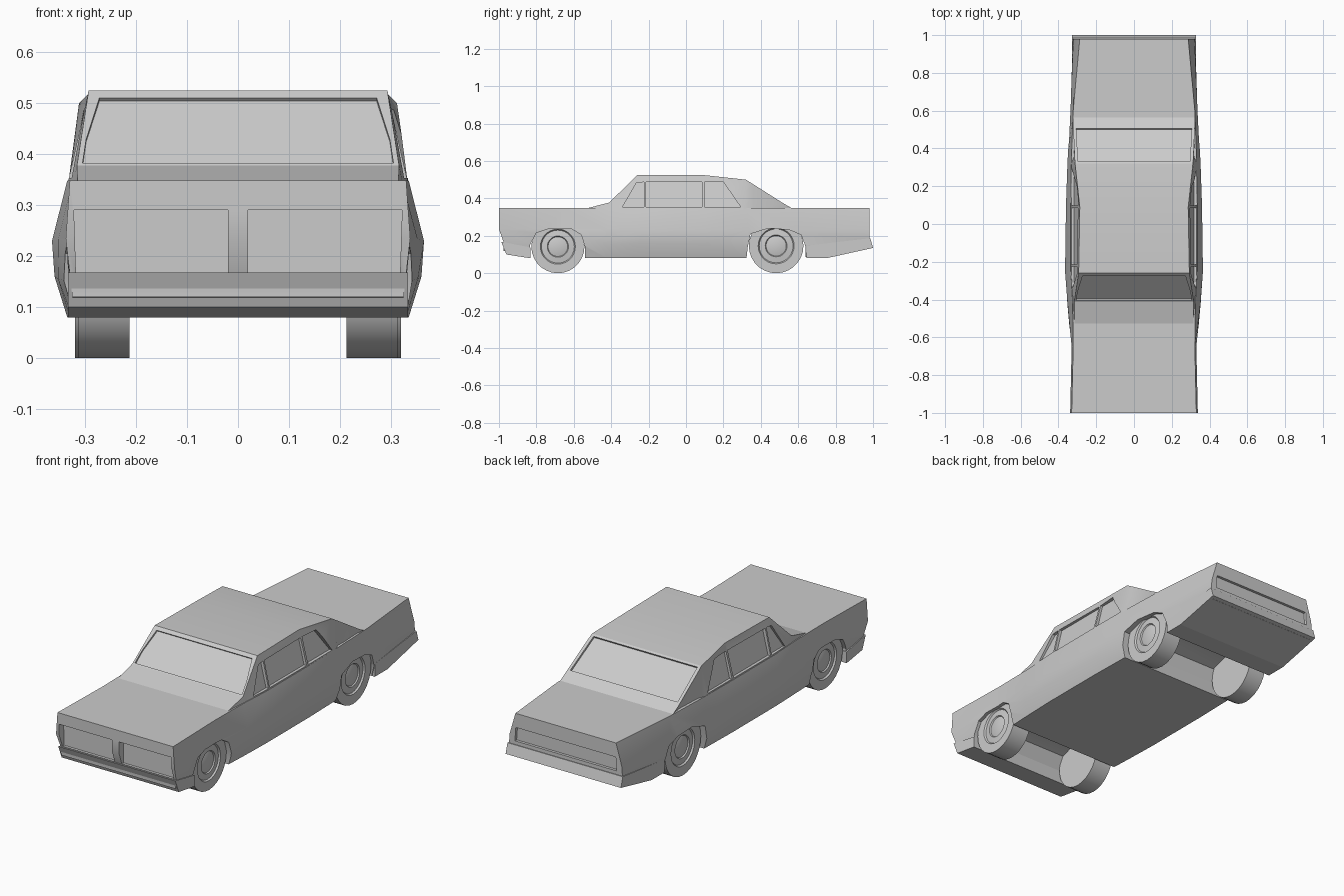
import bpy, bmesh, math
from mathutils import Vector

if "Cube" in bpy.data.objects:
    bpy.data.objects.remove(bpy.data.objects["Cube"])


def make(name, verts, faces):
    me = bpy.data.meshes.new(name)
    bm = bmesh.new()
    vs = [bm.verts.new(v) for v in verts]
    for f in faces:
        bm.faces.new([vs[i] for i in f])
    bmesh.ops.recalc_face_normals(bm, faces=bm.faces)
    bm.to_mesh(me)
    bm.free()
    ob = bpy.data.objects.new(name, me)
    bpy.context.collection.objects.link(ob)
    return ob


def loft(name, stations):
    """Symmetric loft along y; each station is y plus half-section (x, z) points, bottom to top."""
    k = len(stations[0]) - 1
    n = 2 * k
    verts, faces = [], []
    for y, *half in stations:
        verts += [(x, y, z) for x, z in half] + [(-x, y, z) for x, z in reversed(half)]
    last = (len(stations) - 1) * n
    for s in range(len(stations) - 1):
        a, b = s * n, s * n + n
        faces += [(a + i, a + (i + 1) % n, b + (i + 1) % n, b + i) for i in range(n)]
    for base in (0, last):
        faces += [tuple(base + j for j in (i, i + 1, n - 2 - i, n - 1 - i)) for i in range(k - 1)]
    return make(name, verts, faces)


def prism(name, pts, offset):
    n = len(pts)
    verts = [Vector(p) for p in pts]
    verts += [v + Vector(offset) for v in verts]
    faces = [tuple(range(n)), tuple(range(n, 2 * n))]
    faces += [(i, (i + 1) % n, n + (i + 1) % n, n + i) for i in range(n)]
    return make(name, verts, faces)


def cross_prism(name, profile, w):
    """(y, z) profile extruded across the car."""
    return prism(name, [(-w, y, z) for y, z in profile], (2 * w, 0, 0))


def cut(ob, cutters):
    bpy.context.view_layer.objects.active = ob
    for c in cutters:
        c.hide_render = True
        m = ob.modifiers.new("cut", 'BOOLEAN')
        m.operation, m.solver, m.object = 'DIFFERENCE', 'EXACT', c
        bpy.ops.object.modifier_apply(modifier=m.name)
        bpy.data.objects.remove(c)


def smooth(ob, angle):
    bpy.ops.object.select_all(action='DESELECT')
    ob.select_set(True)
    bpy.context.view_layer.objects.active = ob
    bpy.ops.object.shade_smooth_by_angle(angle=math.radians(angle))


# Lower body with bulging doors and tucked-in sills
body = loft("body", [
    (-1.00, (.325, .12), (.330, .165), (.338, .235), (.330, .348)),
    (-0.65, (.320, .08), (.332, .150), (.330, .235), (.322, .348)),
    (-0.42, (.330, .08), (.353, .155), (.352, .235), (.325, .348)),
    (-0.25, (.335, .08), (.360, .160), (.365, .230), (.335, .348)),
    (0.10, (.335, .08), (.358, .158), (.360, .230), (.335, .348)),
    (0.33, (.330, .08), (.350, .140), (.352, .230), (.332, .348)),
    (0.60, (.315, .08), (.330, .140), (.336, .230), (.322, .348)),
    (0.98, (.310, .13), (.324, .180), (.320, .235), (.287, .348)),
])
for v in body.data.vertices:
    if v.co.y < -.99 and v.co.z < .2:
        v.co.y = -.975

# Wheel arches, twin grille openings and tail panel
front_arch = [(-.835, 0), (-.835, .15), (-.80, .215), (-.74, .235),
              (-.61, .235), (-.56, .205), (-.54, .14), (-.54, 0)]
rear_arch = [(.315, 0), (.33, .14), (.345, .21), (.44, .24),
             (.55, .232), (.615, .205), (.64, .14), (.64, 0)]
cutters = [cross_prism("arch_cutter", a, .5) for a in (front_arch, rear_arch)]
for s in (-1, 1):
    cutters.append(prism("grille_cutter", [(s * x, -.962, z) for x, z in
                   ((.02, .168), (.318, .168), (.322, .29), (.02, .29))], (0, -.1, 0)))
cutters.append(prism("tail_cutter", [(x, .966, z) for x, z in
               ((-.29, .205), (.29, .205), (.285, .275), (-.285, .275))], (0, .1, 0)))
cut(body, cutters)
smooth(body, 25)

# Bumpers
cross_prism("front_bumper", [(-.832, .08), (-.96, .10), (-.988, .168), (-.832, .138)], .334)
cross_prism("rear_bumper", [(.645, .08), (.75, .08), (1.0, .135), (.985, .187), (.645, .147)], .329)

# Cabin
cabin = loft("cabin", [
    (-.53, (.315, .335), (.315, .347)),
    (-.41, (.325, .335), (.316, .378)),
    (-.26, (.336, .335), (.293, .525)),
    (.09, (.336, .335), (.287, .525)),
    (.32, (.334, .335), (.312, .500)),
    (.36, (.318, .335), (.315, .475)),
    (.52, (.310, .335), (.322, .374)),
    (.57, (.318, .335), (.322, .345)),
])

# Recessed side windows, following the lean of the cabin wall
side_windows = [
    [(-.34, .353), (-.225, .353), (-.225, .487), (-.265, .483)],
    [(-.215, .353), (.085, .353), (.085, .487), (-.215, .487)],
    [(.098, .353), (.293, .353), (.20, .487), (.098, .487)],
]
cutters = []
for s in (-1, 1):
    for w in side_windows:
        cutters.append(prism("window_cutter",
                       [(s * (.319 - .24 * (z - .345)), y, z) for y, z in w], (s * .1, 0, 0)))

# Recessed windscreen and rear window
for pts, nrm in (([(.305, -.405, .383), (.298, -.36, .431), (.272, -.275, .511)], (0, -.70, .714)),
                 ([(.306, .505, .383), (.296, .33, .494)], (0, .53, .848))):
    inner = [Vector(p) - Vector(nrm) * .01 for p in pts]
    ring = inner + [Vector((-p.x, p.y, p.z)) for p in reversed(inner)]
    cutters.append(prism("glass_cutter", ring, Vector(nrm) * .05))
cut(cabin, cutters)
smooth(cabin, 20)


# Wheels: lathed tyre, rim and hub cap
def wheel(name, side, y, r, x0, x1):
    prof = [(x0, r), (x1, r), (x1, .66 * r), (x1 - .008, .62 * r), (x1 - .004, .40 * r),
            (x1 - .010, .37 * r), (x1 - .004, .20 * r)]
    n, verts, faces = 28, [], []
    for x, rad in prof:
        verts += [(side * x, y + rad * math.cos(2 * math.pi * i / n),
                   r + rad * math.sin(2 * math.pi * i / n)) for i in range(n)]
    for j in range(len(prof) - 1):
        faces += [(j * n + i, j * n + (i + 1) % n, (j + 1) * n + (i + 1) % n, (j + 1) * n + i)
                  for i in range(n)]
    faces += [tuple(range(n)), tuple(range((len(prof) - 1) * n, len(prof) * n))]
    smooth(make(name, verts, faces), 30)


for side, tag in ((1, "right"), (-1, "left")):
    wheel("front_wheel_" + tag, side, -.685, .142, .213, .314)
    wheel("rear_wheel_" + tag, side, .482, .146, .222, .32)
